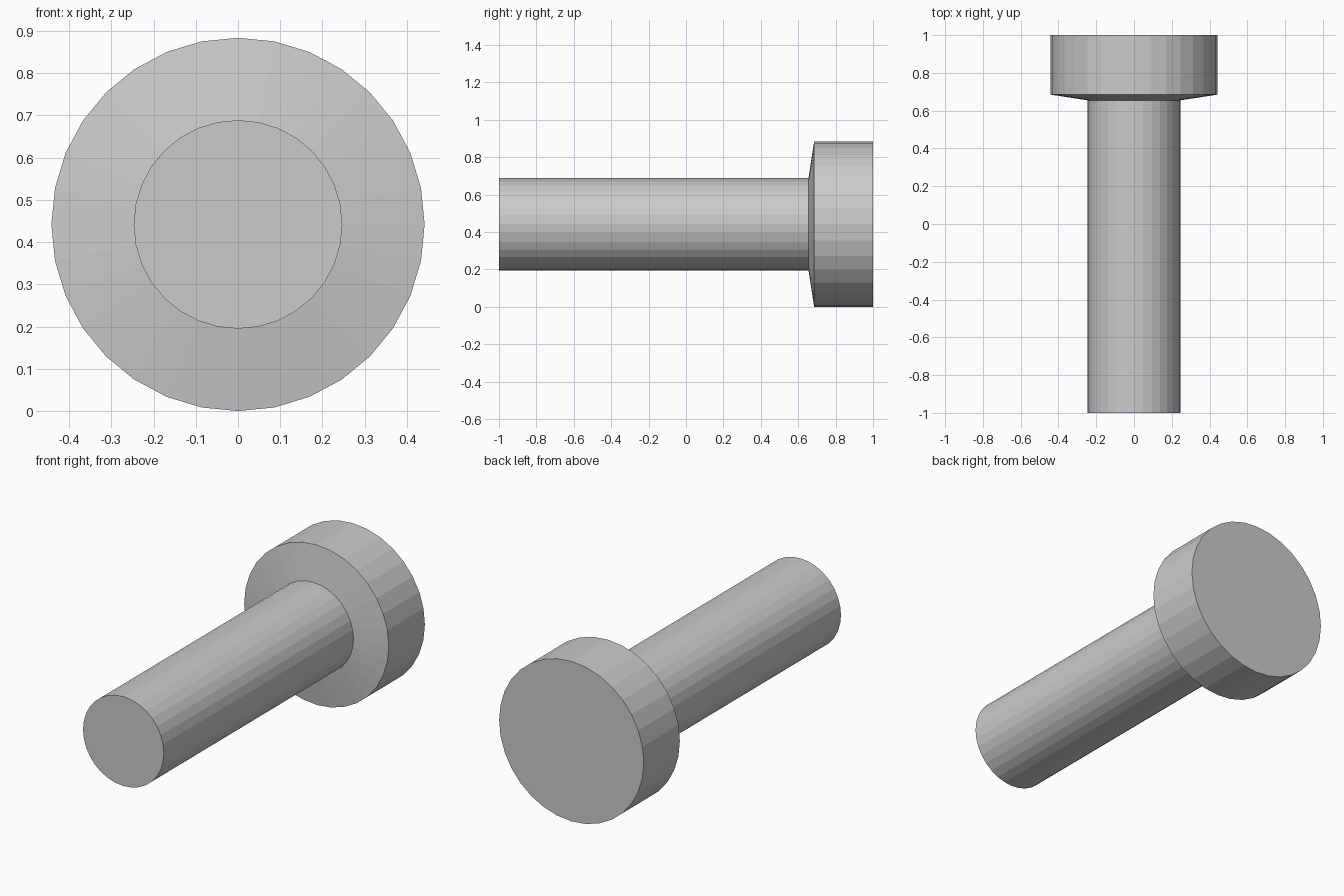
import bpy, bmesh
from math import sin, cos, tau

if "Cube" in bpy.data.objects:
    bpy.data.objects.remove(bpy.data.objects["Cube"])

SIDES = 32
AXIS_Z = 0.442

# Profile along the y axis: (y, radius)
PROFILE = [(-1.0, 0.247), (0.655, 0.247), (0.685, 0.442), (1.0, 0.442)]


def lathe(name, profile):
    bm = bmesh.new()
    rings = [[bm.verts.new((r * sin(tau * i / SIDES), y, AXIS_Z + r * cos(tau * i / SIDES)))
              for i in range(SIDES)] for y, r in profile]
    for a, b in zip(rings, rings[1:]):
        for i in range(SIDES):
            j = (i + 1) % SIDES
            bm.faces.new((a[i], a[j], b[j], b[i]))
    # End caps
    bm.faces.new(rings[0])
    bm.faces.new(rings[-1])
    bmesh.ops.recalc_face_normals(bm, faces=bm.faces)
    mesh = bpy.data.meshes.new(name)
    bm.to_mesh(mesh)
    bm.free()
    obj = bpy.data.objects.new(name, mesh)
    bpy.context.collection.objects.link(obj)
    return obj


# Shaft, tapered shoulder and head in one turned piece
lathe("headed_pin", PROFILE)
